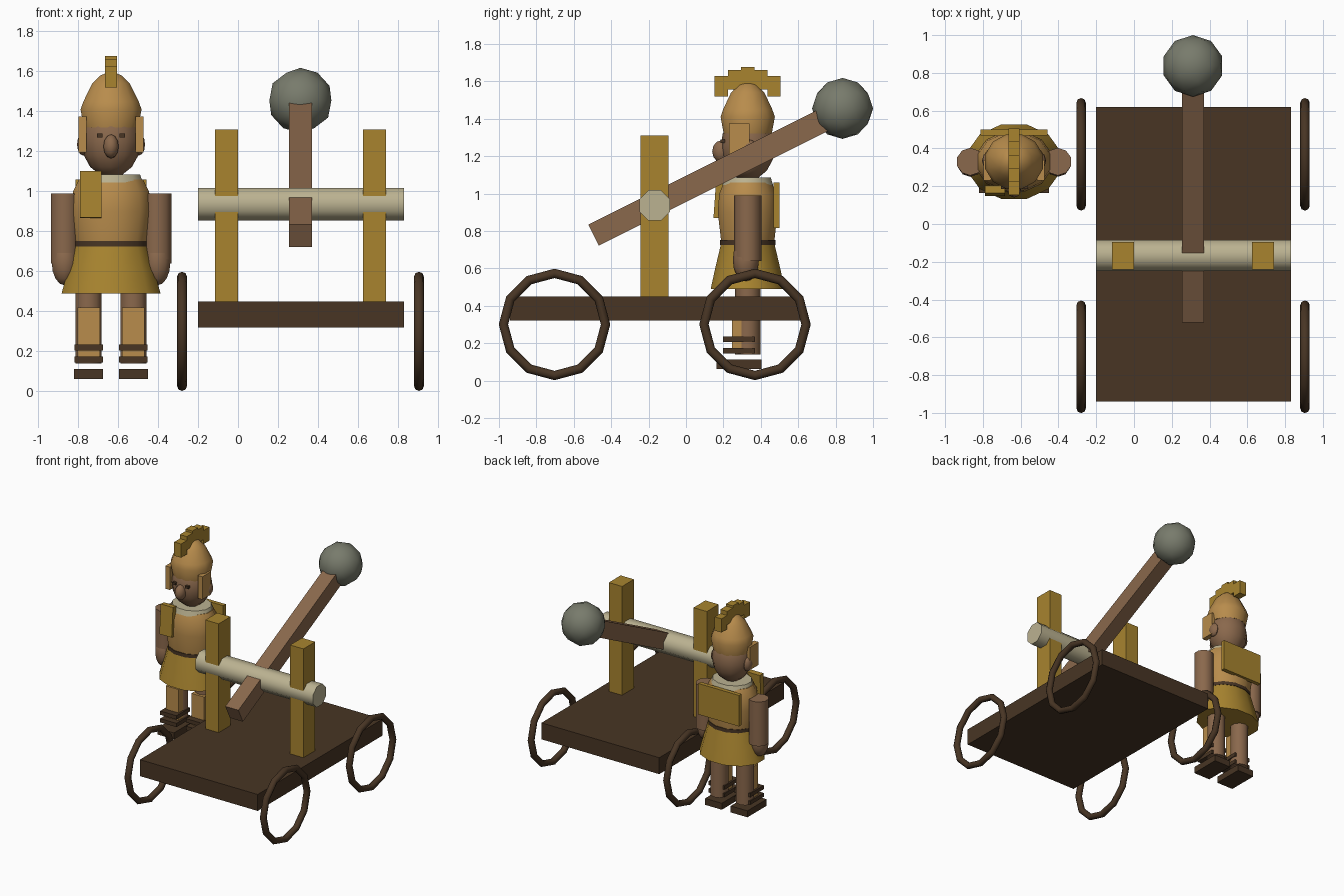
import bpy, bmesh, math
from mathutils import Matrix

cube = bpy.data.objects.get("Cube")
if cube:
    bpy.data.objects.remove(cube, do_unlink=True)


def material(name, hex_code):
    lin = []
    for i in (0, 2, 4):
        c = int(hex_code[i:i + 2], 16) / 255
        lin.append(((c + 0.055) / 1.055) ** 2.4)
    m = bpy.data.materials.new(name)
    m.use_nodes = True
    m.diffuse_color = (*lin, 1)
    m.node_tree.nodes["Principled BSDF"].inputs["Base Color"].default_value = (*lin, 1)
    return m


GOLD = material("gold", "A8842F")
DARK = material("dark wood", "483524")
BROWN = material("warm brown", "8A684C")
TAN = material("tan leather", "B88C4C")
STONE = material("grey stone", "787B6C")
PALE = material("pale wood", "BBB291")


def finish(bm, name, mat, matrix, smooth=True):
    bm.transform(matrix)
    bmesh.ops.recalc_face_normals(bm, faces=bm.faces)
    mesh = bpy.data.meshes.new(name)
    bm.to_mesh(mesh)
    bm.free()
    mesh.materials.append(mat)
    ob = bpy.data.objects.new(name, mesh)
    bpy.context.collection.objects.link(ob)
    if smooth:
        bpy.ops.object.select_all(action="DESELECT")
        ob.select_set(True)
        bpy.context.view_layer.objects.active = ob
        bpy.ops.object.shade_smooth_by_angle(angle=math.radians(50))
    return ob


def box(name, mat, x, y, z, turn=None):
    """Box from (min, max) ranges, optionally turned about its own centre."""
    bm = bmesh.new()
    bmesh.ops.create_cube(bm, size=1)
    size = Matrix.Diagonal((x[1] - x[0], y[1] - y[0], z[1] - z[0], 1))
    centre = Matrix.Translation([(r[0] + r[1]) / 2 for r in (x, y, z)])
    return finish(bm, name, mat, centre @ (turn or Matrix()) @ size, False)


def ball(name, mat, centre, radii, segs=12, rings=8):
    bm = bmesh.new()
    bmesh.ops.create_uvsphere(bm, u_segments=segs, v_segments=rings, radius=1)
    return finish(bm, name, mat, Matrix.Translation(centre) @ Matrix.Diagonal((*radii, 1)))


def lathe(name, mat, centre, profile, sides=12, depth=1.0, turn=None):
    """Closed solid from (radius, height) rings, squashed in y by depth."""
    bm = bmesh.new()
    rings = []
    for r, z in profile:
        angles = [2 * math.pi * (i + 0.5) / sides for i in range(sides)]
        rings.append([bm.verts.new((r * math.cos(a), r * depth * math.sin(a), z)) for a in angles])
    for low, high in zip(rings, rings[1:]):
        for i in range(sides):
            j = (i + 1) % sides
            bm.faces.new((low[i], low[j], high[j], high[i]))
    bm.faces.new(rings[0])
    bm.faces.new(rings[-1])
    return finish(bm, name, mat, Matrix.Translation(centre) @ (turn or Matrix()))


# Catapult deck and uprights
box("deck", DARK, (-0.2, 0.83), (-0.94, 0.62), (0.32, 0.45))
for side, x in (("right", -0.058), ("left", 0.683)):
    box(side + "_post", GOLD, (x - 0.058, x + 0.058), (-0.242, -0.094), (0.45, 1.31))

# Hoop wheels
for side, x in (("right", -0.28), ("left", 0.905)):
    for end, y in (("front", -0.703), ("back", 0.369)):
        bpy.ops.mesh.primitive_torus_add(
            location=(x, y, 0.3), rotation=(0, math.pi / 2, 0), major_segments=12,
            minor_segments=8, major_radius=0.273, minor_radius=0.025)
        wheel = bpy.context.object
        wheel.name = f"{end}_{side}_wheel"
        wheel.data.materials.append(DARK)
        bpy.ops.object.shade_smooth_by_angle(angle=math.radians(50))

# Axle, throwing arm and stone
lathe("axle", PALE, (0.315, -0.167, 0.937), [(0.088, -0.515), (0.088, 0.515)], 8,
      turn=Matrix.Rotation(math.pi / 2, 4, "Y"))
box("throwing_arm", BROWN, (0.255, 0.37), (-0.568, 0.818), (1.025, 1.15),
    Matrix.Rotation(math.atan(0.5), 4, "X"))
bm = bmesh.new()
bmesh.ops.create_icosphere(bm, subdivisions=2, radius=0.163)
finish(bm, "stone_ball", STONE, Matrix.Translation((0.312, 0.837, 1.455)))

# Soldier body
CX, CY = -0.635, 0.33
BASE = (CX, CY, 0)
lathe("skirt", GOLD, BASE, [(0.256, 0.49), (0.225, 0.6), (0.185, 0.73)], depth=0.8)
lathe("belt", DARK, BASE, [(0.187, 0.725), (0.187, 0.752)], depth=0.82)
lathe("torso", TAN, BASE, [(0.185, 0.752), (0.207, 0.9), (0.197, 1.0), (0.165, 1.06)], depth=0.8)
lathe("collar", PALE, BASE, [(0.165, 1.045), (0.15, 1.085), (0.1, 1.085)], depth=0.85)

# Head and face
ball("head", BROWN, (CX, CY, 1.25), (0.148, 0.145, 0.18))
ball("nose", BROWN, (CX, 0.19, 1.225), (0.04, 0.05, 0.06), 10, 6)
lathe("helmet", TAN, BASE,
      [(0.14, 1.32), (0.158, 1.41), (0.143, 1.45), (0.097, 1.54), (0.055, 1.58), (0.012, 1.597)],
      depth=0.95)

# Stepped crest
for i in range(-2, 3):
    y = CY + 0.0705 * i
    top = (1.677, 1.66, 1.628)[abs(i)]
    bottom = (1.58, 1.555, 1.52)[abs(i)]
    box(f"crest_block_{i + 3}", GOLD, (CX - 0.03, CX + 0.03), (y - 0.0355, y + 0.0355), (bottom, top))

# Paired parts
for side, s in (("right", -1), ("left", 1)):
    def part(name, mat, x, half, y, z):
        c = CX + s * x
        box(f"{side}_{name}", mat, (c - half, c + half), y, z)

    part("eye", DARK, 0.056, 0.014, (0.185, 0.23), (1.27, 1.289))
    part("cheek_guard", TAN, 0.142, 0.02, (0.23, 0.34), (1.195, 1.375))
    ball(side + "_ear", BROWN, (CX + s * 0.14, 0.335, 1.235), (0.03, 0.045, 0.055), 8, 6)

    ax = CX + s * 0.232
    lathe(side + "_arm", BROWN, (ax, CY, 0), [(0.073, 0.64), (0.073, 0.99)], 10)
    ball(side + "_hand", BROWN, (ax, 0.32, 0.645), (0.068, 0.07, 0.115), 10, 8)

    lathe(side + "_leg", BROWN, (CX + s * 0.112, CY, 0), [(0.068, 0.14), (0.068, 0.52)], 10)
    part("greave", TAN, 0.112, 0.056, (0.245, 0.31), (0.15, 0.42))
    for k, z in enumerate((0.145, 0.205)):
        part(f"sandal_strap_{k + 1}", DARK, 0.112, 0.071, (0.197, 0.365), (z, z + 0.03))
    part("sole", DARK, 0.112, 0.073, (0.163, 0.404), (0.062, 0.113))

# Plates worn on the chest and back
box("chest_plate", GOLD, (-0.79, -0.683), (0.155, 0.197), (0.868, 1.1),
    Matrix.Rotation(math.radians(-4), 4, "X"))
box("back_plate", GOLD, (-0.813, -0.457), (0.468, 0.5), (0.815, 1.06))
